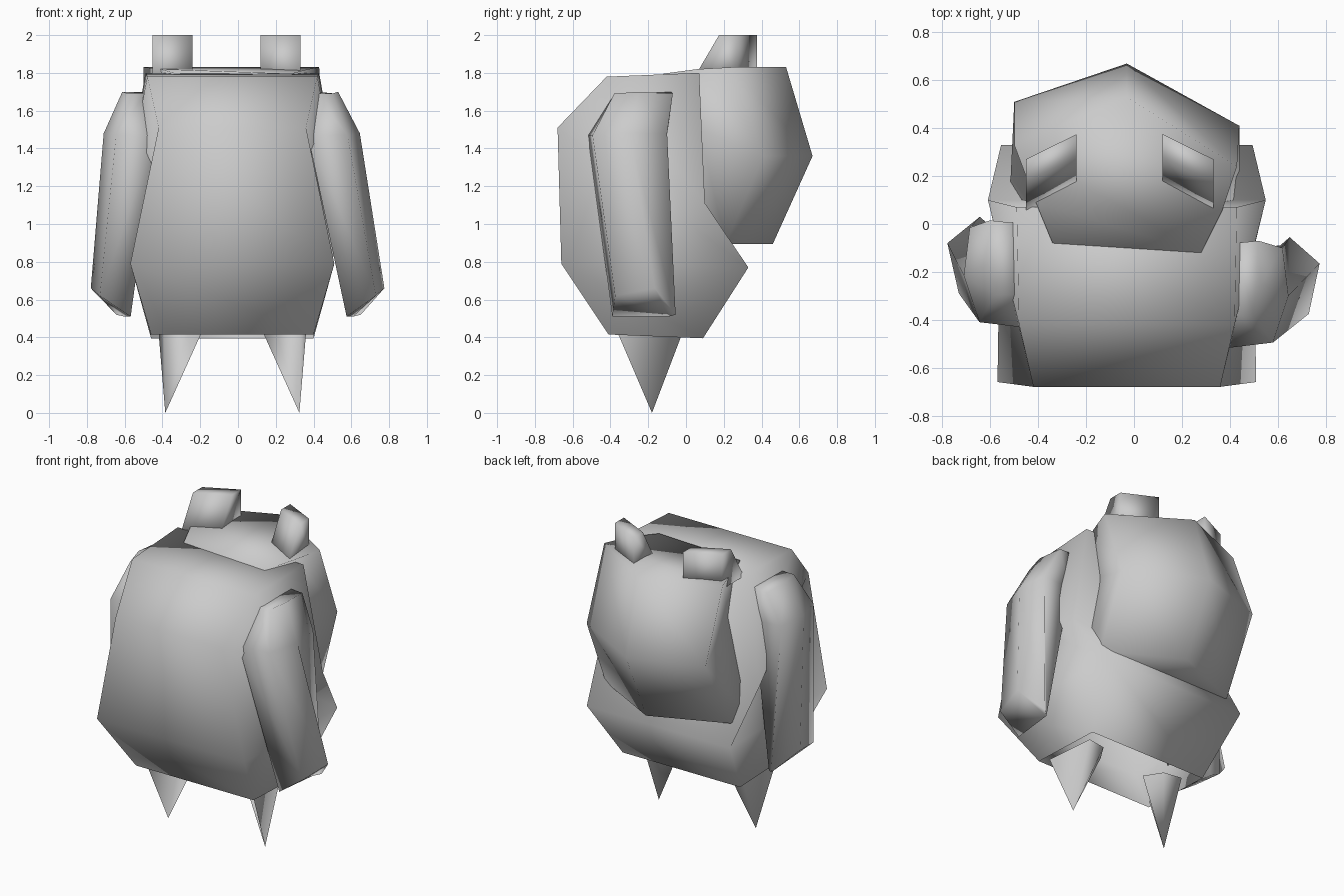
import bpy

cube = bpy.data.objects.get("Cube")
if cube:
    bpy.data.objects.remove(cube, do_unlink=True)

# Single grey material
grey = bpy.data.materials.new("plain grey")
grey.use_nodes = True
COLOUR = (0.6, 0.6, 0.6, 1)
grey.diffuse_color = COLOUR
grey.node_tree.nodes["Principled BSDF"].inputs["Base Color"].default_value = COLOUR


def make(name, verts, faces):
    mesh = bpy.data.meshes.new(name)
    mesh.from_pydata(verts, [], faces)
    mesh.materials.append(grey)
    obj = bpy.data.objects.new(name, mesh)
    bpy.context.collection.objects.link(obj)
    bpy.ops.object.select_all(action='DESELECT')
    obj.select_set(True)
    bpy.context.view_layer.objects.active = obj
    bpy.ops.object.mode_set(mode='EDIT')
    bpy.ops.mesh.select_all(action='SELECT')
    bpy.ops.mesh.normals_make_consistent(inside=False)
    bpy.ops.object.mode_set(mode='OBJECT')
    bpy.ops.object.shade_smooth()
    return obj


def loft(name, rings):
    """Skin a stack of equal rings and close both ends."""
    n = len(rings[0])
    verts = [p for ring in rings for p in ring]
    faces = [tuple(range(n)), tuple(range(len(verts) - n, len(verts)))]
    for r in range(len(rings) - 1):
        for i in range(n):
            a, b = r * n + i, r * n + (i + 1) % n
            faces.append((a, b, b + n, a + n))
    return make(name, verts, faces)


# Body: side profile of (y, z, half width), widened both ways, open underneath
MID = -0.03
profile = [(.09, .395, .43), (.33, .77, .525), (.10, 1.11, .58), (.07, 1.80, .46),
           (-.42, 1.78, .45), (-.68, 1.51, .39), (-.66, .79, .54), (-.41, .415, .43)]
n = len(profile)
verts = [(MID + s * h, y, z) for s in (-1, 1) for y, z, h in profile]
faces = [(i, i + 1, i + 1 + n, i + n) for i in range(n - 1)]
for k in (0, n):
    faces += [tuple(k + i for i in q) for q in ((0, 1, 6, 7), (1, 2, 5, 6), (2, 3, 4, 5))]
make("body", verts, faces)

# Head: three rings, set into the back of the body
top = [(-.34, -.08, 1.80), (-.41, .09, 1.82), (-.5, .33, 1.83), (MID, .53, 1.83),
       (.43, .24, 1.83), (.37, .06, 1.82), (.28, -.12, 1.796)]
middle = [(-.32, -.08, 1.5), (-.36, .07, 1.5), (-.5, .51, 1.36), (MID, .67, 1.36),
          (.44, .41, 1.36), (.33, .07, 1.5), (.28, -.1, 1.5)]
bottom = [(-.34, -.05, .9), (-.52, .09, .9), (-.51, .26, .895), (MID, .46, .895),
          (.44, .21, .895), (.47, .08, .9), (.28, -.05, .9)]
loft("head", [bottom, middle, top])

# Ears: slanted wedges
for side, name in ((-1, "right_ear"), (1, "left_ear")):
    inner, outer = MID - .03 + side * .18, MID - .03 + side * .392
    base = [(outer, .04, 1.77), (inner, .15, 1.77), (inner, .375, 1.77), (outer, .27, 1.77)]
    tip = [(outer, .175, 2), (inner, .28, 2), (inner, .375, 2), (outer, .27, 2)]
    loft(name, [base, tip])

# Arms: five-sided tubes
shoulder = [(.41, -.38, 1.69), (.50, -.38, 1.69), (.53, -.25, 1.70), (.52, -.07, 1.69), (.42, -.08, 1.70)]
elbow = [(.37, -.52, 1.47), (.58, -.495, 1.47), (.645, -.3, 1.48), (.62, -.1, 1.48), (.42, -.1, 1.47)]
hand = [(.575, -.39, .51), (.73, -.375, .62), (.775, -.165, .66), (.65, -.055, .52), (.61, -.09, .51)]
loft("left_arm", [shoulder, elbow, hand])
loft("right_arm", [[(-x - .075 * (z - .6), y + .085, z) for x, y, z in ring]
                   for ring in (shoulder, elbow, hand)])

# Feet: folded sheets tapering to a point, open towards the front
for side, name in ((-1, "right_foot"), (1, "left_foot")):
    verts = [(MID + side * x, y, z) for x, y, z in
             ((.39, -.36, .42), (.36, -.02, .42), (.235, -.04, .42), (.165, -.15, .42), (.355, -.18, 0))]
    make(name, verts, [(0, 1, 4), (1, 2, 4), (2, 3, 4)])
